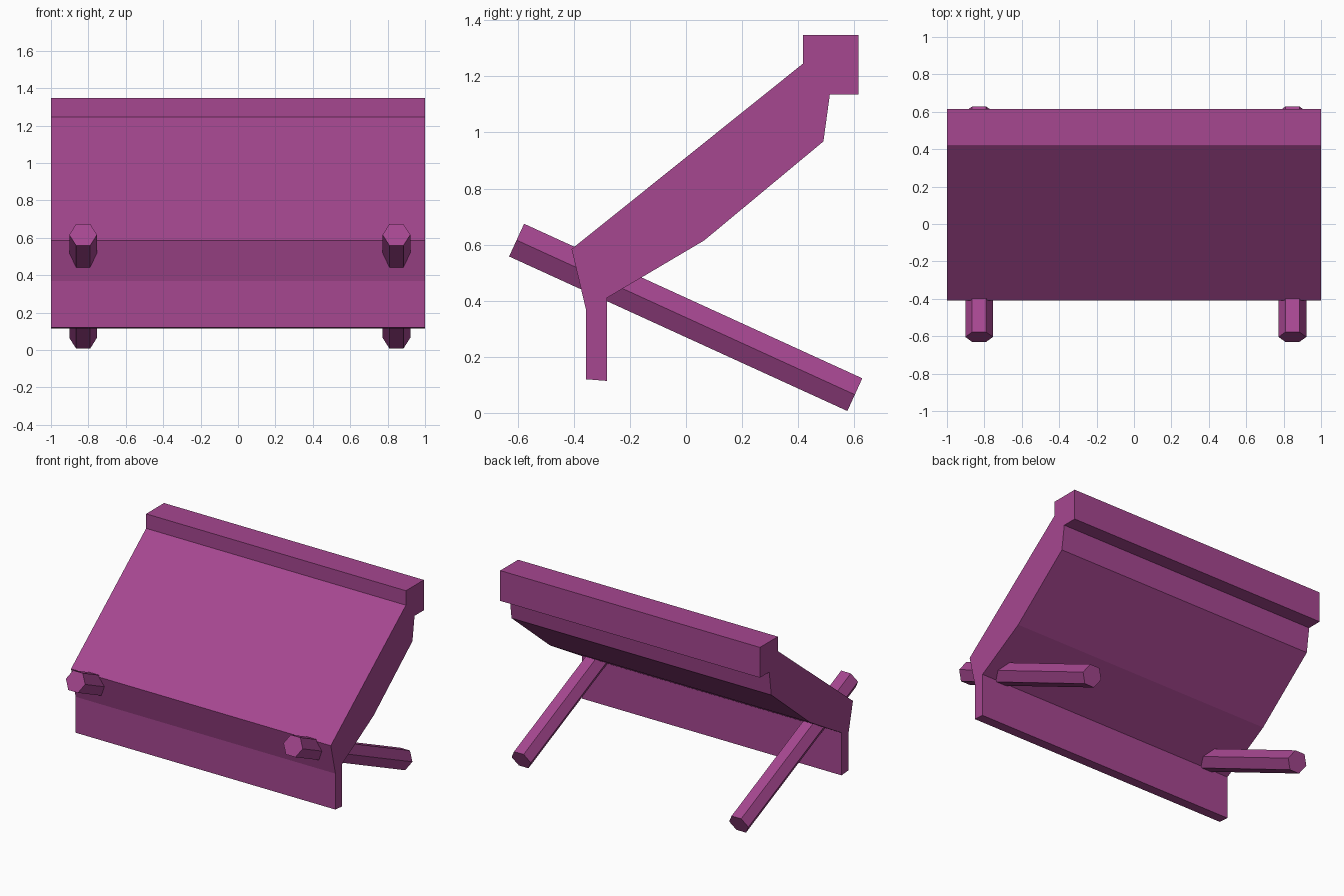
import bpy
import bmesh
from math import cos, sin, tau
from mathutils import Vector

cube = bpy.data.objects.get("Cube")
if cube:
    bpy.data.objects.remove(cube, do_unlink=True)

plum = bpy.data.materials.new("plum")
plum.use_nodes = True
colour = (0.38, 0.063, 0.28, 1)
plum.diffuse_color = colour
plum.node_tree.nodes["Principled BSDF"].inputs["Base Color"].default_value = colour


def prism(name, outline, sweep):
    """Sweep a flat outline along a vector into a closed solid."""
    bm = bmesh.new()
    face = bm.faces.new([bm.verts.new(p) for p in outline])
    swept = bmesh.ops.extrude_face_region(bm, geom=[face], use_keep_orig=True)
    moved = [v for v in swept["geom"] if isinstance(v, bmesh.types.BMVert)]
    bmesh.ops.translate(bm, verts=moved, vec=sweep)
    bmesh.ops.recalc_face_normals(bm, faces=bm.faces)
    mesh = bpy.data.meshes.new(name)
    bm.to_mesh(mesh)
    bm.free()
    mesh.materials.append(plum)
    obj = bpy.data.objects.new(name, mesh)
    bpy.context.collection.objects.link(obj)
    return obj


# Sloping body with its front skirt and square top rail, as a (y, z) outline
body_profile = [
    (-0.357, 0.12), (-0.282, 0.114), (-0.282, 0.41), (0.065, 0.615),
    (0.49, 0.968), (0.513, 1.136), (0.615, 1.136), (0.615, 1.347),
    (0.418, 1.347), (0.418, 1.246), (-0.408, 0.584), (-0.357, 0.37),
]
prism("sloping_body", [Vector((-1, y, z)) for y, z in body_profile], Vector((2, 0, 0)))

# Hexagonal poles running through the body down to the ground
RADIUS = 0.074
for side, x in (("right", -0.828), ("left", 0.847)):
    front = Vector((x, -0.604, 0.616))
    back = Vector((x, 0.602, 0.065))
    across = Vector((1, 0, 0))
    up = across.cross((back - front).normalized())
    ring = [front + RADIUS * (across * cos(i * tau / 6) + up * sin(i * tau / 6))
            for i in range(6)]
    prism(f"{side}_support_pole", ring, back - front)
